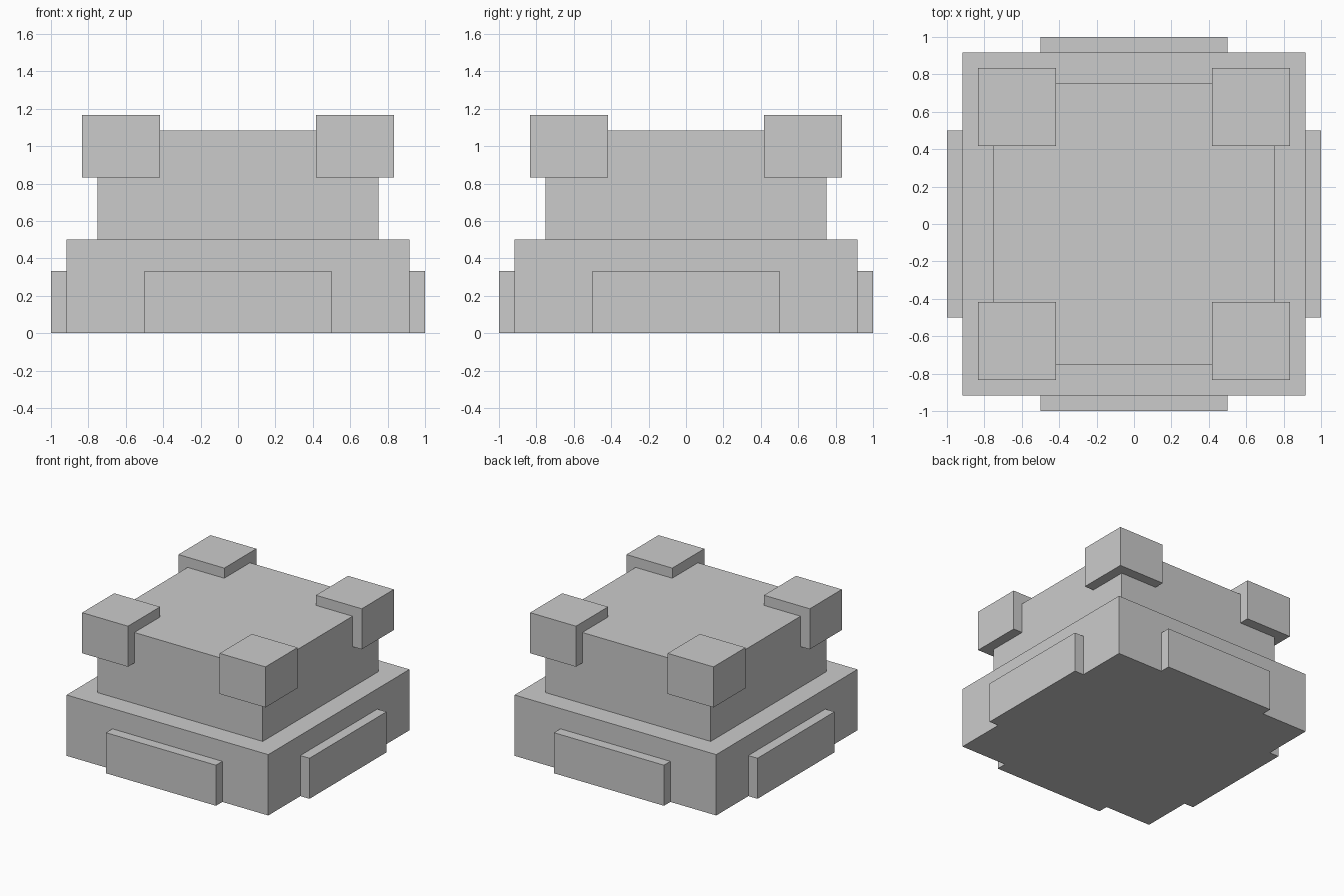
import bpy
from mathutils import Vector

if "Cube" in bpy.data.objects:
    bpy.data.objects.remove(bpy.data.objects["Cube"])

U = 1 / 12  # the model sits on a grid of twelfths


def box(name, lo, hi):
    """Add a box spanning two opposite corners given in grid units."""
    lo, hi = Vector(lo) * U, Vector(hi) * U
    bpy.ops.mesh.primitive_cube_add(size=1)
    ob = bpy.context.object
    ob.name = ob.data.name = name
    for v in ob.data.vertices:
        v.co = (lo + hi) / 2 + v.co * (hi - lo)
    return ob


def mirror(ob, x=False, y=False):
    """Repeat a part across the model's centre planes."""
    mod = ob.modifiers.new("mirror", 'MIRROR')
    mod.use_axis = (x, y, False)
    mod.use_mirror_merge = False


# Wide base and narrower upper block
box("base", (-11, -11, 0), (11, 11, 6))
box("upper_block", (-9, -9, 6), (9, 9, 13))

# Raised panels on the four sides of the base
mirror(box("front_back_panels", (-6, -12, 0), (6, -11, 4)), y=True)
mirror(box("side_panels", (11, -6, 0), (12, 6, 4)), x=True)

# Blocks on the four top corners
mirror(box("corner_blocks", (5, 5, 10), (10, 10, 14)), x=True, y=True)
